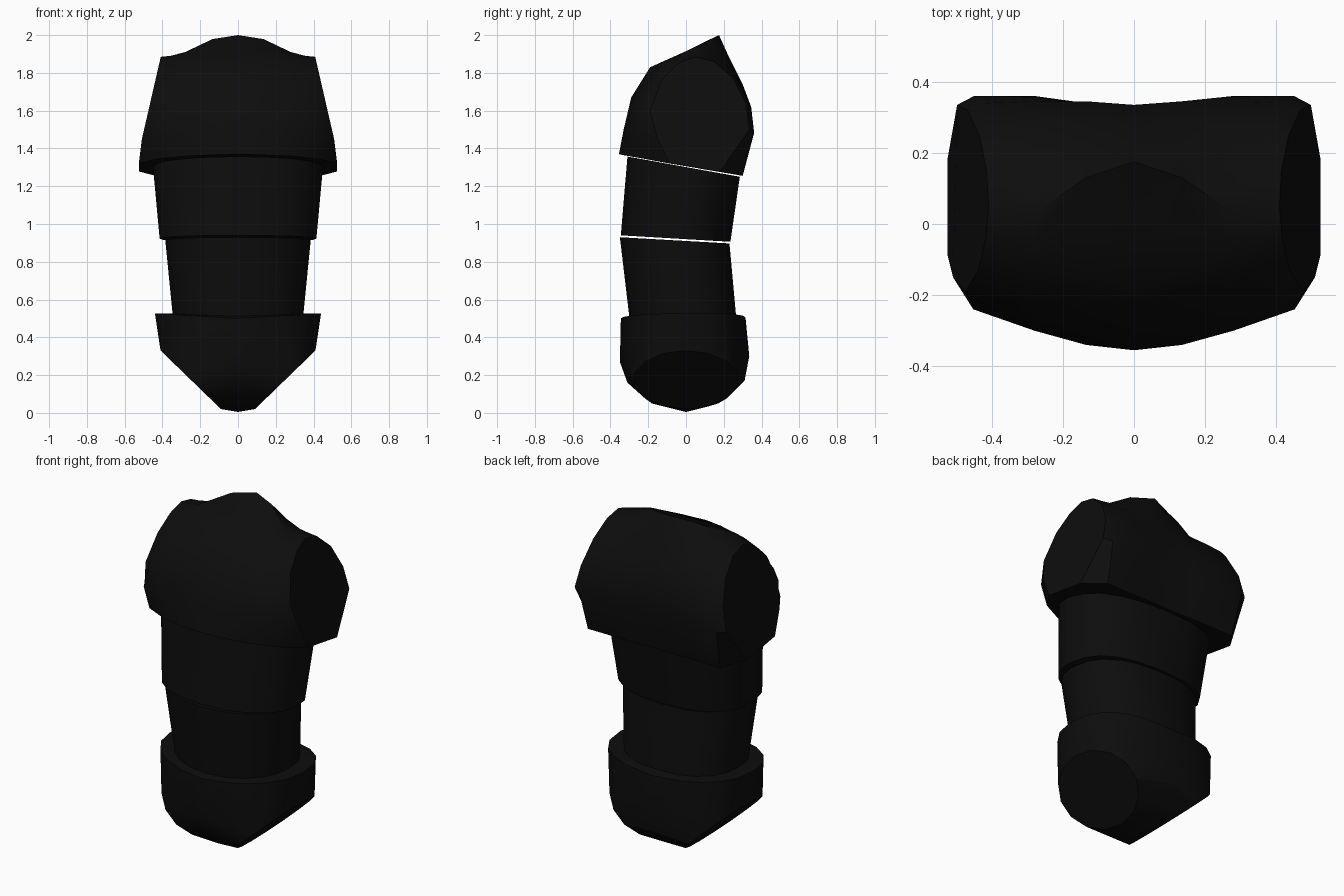
import bpy, bmesh, math

if "Cube" in bpy.data.objects:
    bpy.data.objects.remove(bpy.data.objects["Cube"])

black = bpy.data.materials.new("soft black")
black.diffuse_color = (0.004, 0.004, 0.004, 1)
black.use_nodes = True
black.node_tree.nodes["Principled BSDF"].inputs["Base Color"].default_value = black.diffuse_color


def finish(bm, name):
    bmesh.ops.recalc_face_normals(bm, faces=bm.faces)
    mesh = bpy.data.meshes.new(name)
    bm.to_mesh(mesh)
    bm.free()
    mesh.materials.append(black)
    obj = bpy.data.objects.new(name, mesh)
    bpy.context.collection.objects.link(obj)
    bpy.ops.object.select_all(action='DESELECT')
    obj.select_set(True)
    bpy.context.view_layer.objects.active = obj
    bpy.ops.object.shade_smooth_by_angle(angle=math.radians(32))
    return obj


def loft(name, rings):
    """Skin closed rings of equal length and cap both ends."""
    bm = bmesh.new()
    loops = [[bm.verts.new(p) for p in r] for r in rings]
    n = len(loops[0])
    for a, b in zip(loops, loops[1:]):
        for i in range(n):
            j = (i + 1) % n
            bm.faces.new((a[i], a[j], b[j], b[i]))
    bm.faces.new(loops[0])
    bm.faces.new(loops[-1])
    return finish(bm, name)


def oval(rx, y0, y1, z0, z1, n=20):
    """Tilted oval from its front (y0, z0) to its back (y1, z1), fuller at the back."""
    pts = []
    for i in range(n):
        a = 2 * math.pi * i / n
        c, s = math.cos(a), math.sin(a)
        e = 0.8 if s > 0 else 0.95
        x = rx * math.copysign(abs(c) ** e, c)
        t = (1 + math.copysign(abs(s) ** e, s)) / 2
        pts.append((x, y0 + (y1 - y0) * t, z0 + (z1 - z0) * t))
    return pts


# Waist segments
loft("abdomen", [oval(0.345, -0.30, 0.265, 0.507, 0.515),
                 oval(0.385, -0.35, 0.23, 0.93, 0.897)])
loft("midsection", [oval(0.415, -0.345, 0.235, 0.94, 0.906),
                    oval(0.45, -0.31, 0.285, 1.357, 1.25)])

# Pelvis: hull of the rim, the centre profile and two slanted leg discs
pts = [(x, y, z + 0.025 * abs(x) / 0.44)
       for x, y, z in oval(0.44, -0.345, 0.315, 0.5, 0.505)]
profile = [(-0.35, 0.27), (-0.31, 0.16), (-0.18, 0.05), (0, 0.005),
           (0.17, 0.05), (0.31, 0.17), (0.335, 0.30)]
pts += [(0, y, z) for y, z in profile]
for side in (-1, 1):
    for i in range(14):
        a = 2 * math.pi * i / 14
        u = math.cos(a)
        pts.append((side * (0.25 + 0.16 * u), 0.28 * math.sin(a), 0.175 + 0.155 * u))
bm = bmesh.new()
for p in pts:
    bm.verts.new(p)
hull = bmesh.ops.convex_hull(bm, input=bm.verts)
bmesh.ops.delete(bm, geom=[g for g in hull["geom_interior"]
                           if isinstance(g, bmesh.types.BMVert)], context='VERTS')
bmesh.ops.dissolve_limit(bm, angle_limit=math.radians(2), verts=bm.verts, edges=bm.edges)
finish(bm, "pelvis")

# Chest: side-to-side sections (y, z), from bottom front over the top to bottom back
centre = [(-.355, 1.37), (-.33, 1.5), (-.29, 1.67), (-.19, 1.83), (0, 1.915), (.175, 2.0),
          (.22, 1.9), (.29, 1.74), (.335, 1.58), (.325, 1.46), (.295, 1.256)]
neck = [(-.34, 1.366), (-.32, 1.5), (-.28, 1.67), (-.135, 1.853), (0, 1.915), (.13, 1.979),
        (.20, 1.9), (.30, 1.74), (.345, 1.6), (.34, 1.46), (.30, 1.255)]
collar = [(-.30, 1.36), (-.30, 1.5), (-.26, 1.67), (-.155, 1.81), (-.06, 1.88), (.03, 1.91),
          (.13, 1.89), (.27, 1.78), (.345, 1.62), (.36, 1.48), (.30, 1.255)]
outer = [(-.21, 1.343), (-.24, 1.48), (-.23, 1.64), (-.14, 1.78), (-.05, 1.86), (.05, 1.89),
         (.15, 1.865), (.265, 1.775), (.34, 1.63), (.36, 1.49), (.30, 1.255)]
socket = [(-.085, 1.32), (-.15, 1.45), (-.19, 1.6), (-.13, 1.76), (-.04, 1.85), (.05, 1.885),
          (.15, 1.86), (.25, 1.77), (.32, 1.63), (.335, 1.5), (.18, 1.278)]


def slant(z):
    """x of the sloping shoulder plane at height z."""
    return 0.525 - 0.23 * max(0, z - 1.38)


half = [
    [(0.19 if i == 4 else 0.135, y, z) for i, (y, z) in enumerate(neck)],
    [(0.28, y, z) for y, z in collar],
    [(slant(z) - (0.09 if z < 1.4 else 0.05), y, z) for y, z in outer],
    [(slant(z), y, z) for y, z in socket],
]
mirror = [[(-x, y, z) for x, y, z in r] for r in reversed(half)]
loft("chest", mirror + [[(0, y, z) for y, z in centre]] + half)
